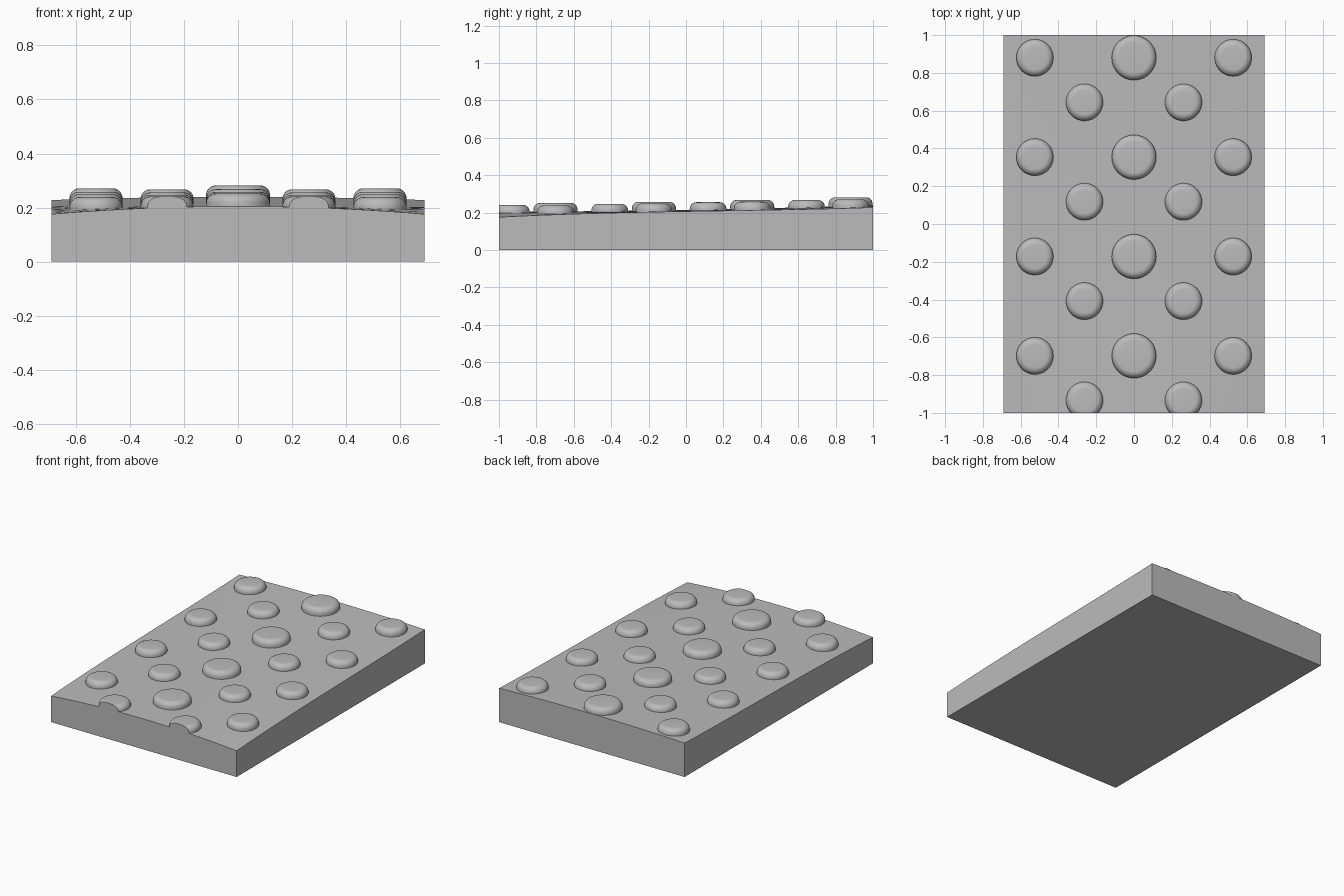
import bpy, bmesh, math
from mathutils import Vector

if "Cube" in bpy.data.objects:
    bpy.data.objects.remove(bpy.data.objects["Cube"])

W, L = 0.69, 1.0  # half width, half length

grey = bpy.data.materials.new("light_grey")
grey.diffuse_color = (0.5, 0.5, 0.5, 1)
grey.use_nodes = True
grey.node_tree.nodes["Principled BSDF"].inputs["Base Color"].default_value = grey.diffuse_color


def top_height(x, y):
    """Gently crowned top that rises towards the back."""
    centre = 0.215 + 0.0175 * y + 0.0075 * y * y
    edge = 0.207 + 0.017 * y - 0.005 * y * y + 0.009 * y ** 3
    return centre + (edge - centre) * (x / W) ** 2


def finish(bm, name):
    bmesh.ops.recalc_face_normals(bm, faces=bm.faces)
    mesh = bpy.data.meshes.new(name)
    bm.to_mesh(mesh)
    bm.free()
    mesh.materials.append(grey)
    ob = bpy.data.objects.new(name, mesh)
    bpy.context.collection.objects.link(ob)
    bpy.ops.object.select_all(action='DESELECT')
    ob.select_set(True)
    bpy.context.view_layer.objects.active = ob
    bpy.ops.object.shade_smooth_by_angle(angle=math.radians(35))
    return ob


# Slab: flat grid extruded upwards, then its top is shaped
bm = bmesh.new()
bmesh.ops.create_grid(bm, x_segments=20, y_segments=28, size=1.0)
for v in bm.verts:
    v.co.x *= W
bottom = bm.faces[:]
ext = bmesh.ops.extrude_face_region(bm, geom=bottom, use_keep_orig=True)
for v in (g for g in ext["geom"] if isinstance(g, bmesh.types.BMVert)):
    v.co.z = top_height(v.co.x, v.co.y)
finish(bm, "slab")


def stud(name, x, y, radius, height):
    """Round stud with a rounded shoulder and a flat top."""
    base = top_height(x, y)
    shoulder = 0.036
    profile = [(radius, base - 0.02)]
    for i in range(9):
        a = math.pi / 2 * i / 8
        profile.append((radius - shoulder * (1 - math.cos(a)),
                        base + height - shoulder * (1 - math.sin(a))))
    bm = bmesh.new()
    n = 48
    rings = [[bm.verts.new((x + r * math.cos(2 * math.pi * k / n),
                            y + r * math.sin(2 * math.pi * k / n), z))
              for k in range(n)] for r, z in profile]
    for a, b in zip(rings, rings[1:]):
        for k in range(n):
            j = (k + 1) % n
            bm.faces.new((a[k], a[j], b[j], b[k]))
    bm.faces.new(rings[-1])
    bm.faces.new(rings[0][::-1])
    # Studs that overhang the front are trimmed flush with it
    if y - radius < -L:
        cut = bmesh.ops.bisect_plane(
            bm, geom=bm.verts[:] + bm.edges[:] + bm.faces[:],
            plane_co=Vector((0, -L, 0)), plane_no=Vector((0, -1, 0)),
            clear_outer=True)
        edges = [e for e in cut["geom_cut"] if isinstance(e, bmesh.types.BMEdge)]
        bmesh.ops.holes_fill(bm, edges=edges, sides=0)
    finish(bm, name)


# Staggered stud rows
for row in range(4):
    y = 0.88 - 0.526 * row
    stud(f"large_stud_{row}", 0, y, 0.118, 0.046)
    for side, sx in (("left", -1), ("right", 1)):
        stud(f"outer_stud_{side}_{row}", 0.525 * sx, y, 0.098, 0.042)
        stud(f"inner_stud_{side}_{row}", 0.262 * sx, y - 0.236, 0.098, 0.04)
